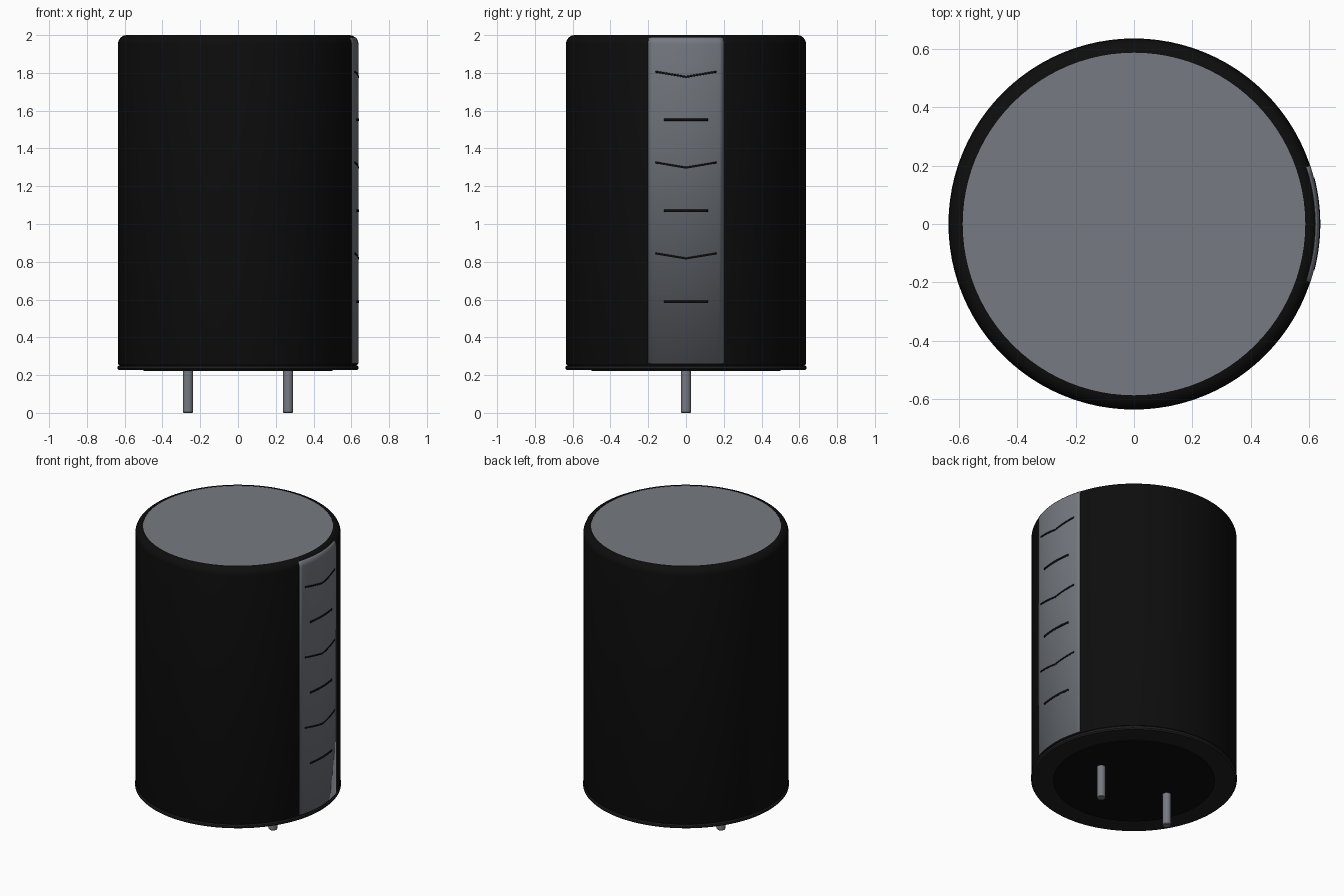
import bpy, bmesh
from math import sin, cos, pi, asin, sqrt

cube = bpy.data.objects.get("Cube")
if cube:
    bpy.data.objects.remove(cube, do_unlink=True)


def material(name, color):
    mat = bpy.data.materials.new(name)
    mat.use_nodes = True
    mat.diffuse_color = (*color, 1)
    mat.node_tree.nodes["Principled BSDF"].inputs["Base Color"].default_value = (*color, 1)
    return mat


BLACK = material("sleeve black", (0.004, 0.004, 0.004))
RUBBER = material("rubber dark grey", (0.015, 0.015, 0.017))
GREY = material("metal grey", (0.18, 0.195, 0.22))

R = 0.635          # sleeve radius
ROUND = 0.047      # rounding of the top edge
TOP = 2.0


def finish(bm, name, mat):
    bmesh.ops.remove_doubles(bm, verts=bm.verts, dist=1e-5)
    bmesh.ops.recalc_face_normals(bm, faces=bm.faces)
    mesh = bpy.data.meshes.new(name)
    bm.to_mesh(mesh)
    bm.free()
    mesh.materials.append(mat)
    obj = bpy.data.objects.new(name, mesh)
    bpy.context.collection.objects.link(obj)
    bpy.ops.object.select_all(action='DESELECT')
    bpy.context.view_layer.objects.active = obj
    obj.select_set(True)
    bpy.ops.object.shade_smooth_by_angle(angle=pi / 6)
    return obj


def lathe(name, profile, mat, start=0, sweep=2 * pi, steps=96, x=0):
    """Turn an (r, z) profile about a vertical axis."""
    bm = bmesh.new()
    rows = []
    for i in range(steps + 1):
        a = start + sweep * i / steps
        rows.append([bm.verts.new((x + r * cos(a), r * sin(a), z)) for r, z in profile])
    for p, q in zip(rows, rows[1:]):
        for j in range(len(profile) - 1):
            bm.faces.new((p[j], q[j], q[j + 1], p[j + 1]))
    bmesh.ops.dissolve_degenerate(bm, dist=1e-6, edges=bm.edges)
    return finish(bm, name, mat)


def thicken(obj, thickness):
    mod = obj.modifiers.new("thickness", 'SOLIDIFY')
    mod.thickness = thickness
    mod.offset = 0


def shoulder(radius, last, count):
    """Rounded top edge up to the angle last."""
    c = R - ROUND
    rad = ROUND + radius - R
    return [(c + rad * cos(last * i / count), TOP - ROUND + rad * sin(last * i / count))
            for i in range(count + 1)]


# Sleeve with rounded shoulder, and the lid just inside its lip
lip = R - ROUND
lathe("sleeve", [(0, 0.25), (R - 0.012, 0.25), (R - 0.003, 0.254), (R, 0.262)]
      + shoulder(R, pi / 2, 8) + [(lip, TOP - 0.01), (0, TOP - 0.01)], BLACK)
lathe("lid", [(0, TOP - 0.012), (lip, TOP - 0.012), (lip, TOP - 0.002), (0, TOP - 0.002)], GREY)

# Base ring and seal
lathe("base_ring", [(0.49, 0.252), (R - 0.004, 0.252), (R + 0.002, 0.246), (R + 0.002, 0.234),
                    (R - 0.006, 0.226), (0.49, 0.226), (0.49, 0.252)], RUBBER)
lathe("base_seal", [(0, 0.25), (0.5, 0.25), (0.5, 0.221), (0, 0.221)], BLACK)

# Polarity stripe following the sleeve
half_angle = asin(0.2 / R)
stripe = lathe("stripe", [(R + 0.001, 0.262)] + shoulder(R + 0.001, 0.75, 5), GREY,
               start=-half_angle, sweep=2 * half_angle, steps=16)
thicken(stripe, 0.003)


# Printed marks: straight dashes and shallow chevrons
def mark(name, z, half, drop, width):
    bm = bmesh.new()
    steps = 16
    rows = []
    for i in range(steps + 1):
        y = half * (2 * i / steps - 1)
        mid = z - drop * (1 - abs(y) / half)
        x = sqrt((R + 0.003) ** 2 - y * y)
        rows.append([bm.verts.new((x, y, mid + s * width / 2)) for s in (-1, 1)])
    for p, q in zip(rows, rows[1:]):
        bm.faces.new((p[0], q[0], q[1], p[1]))
    thicken(finish(bm, name, BLACK), 0.003)


for i in range(3):
    mark(f"chevron_mark_{i + 1}", 1.806 - 0.481 * i, 0.16, 0.027, 0.01)
    mark(f"dash_mark_{i + 1}", 1.553 - 0.482 * i, 0.116, 0, 0.013)

# Lead pins
for side, px in (("left", 0.265), ("right", -0.265)):
    lathe(side + "_pin", [(0, 0), (0.024, 0), (0.027, 0.004), (0.027, 0.24), (0, 0.24)],
          GREY, steps=24, x=px)
